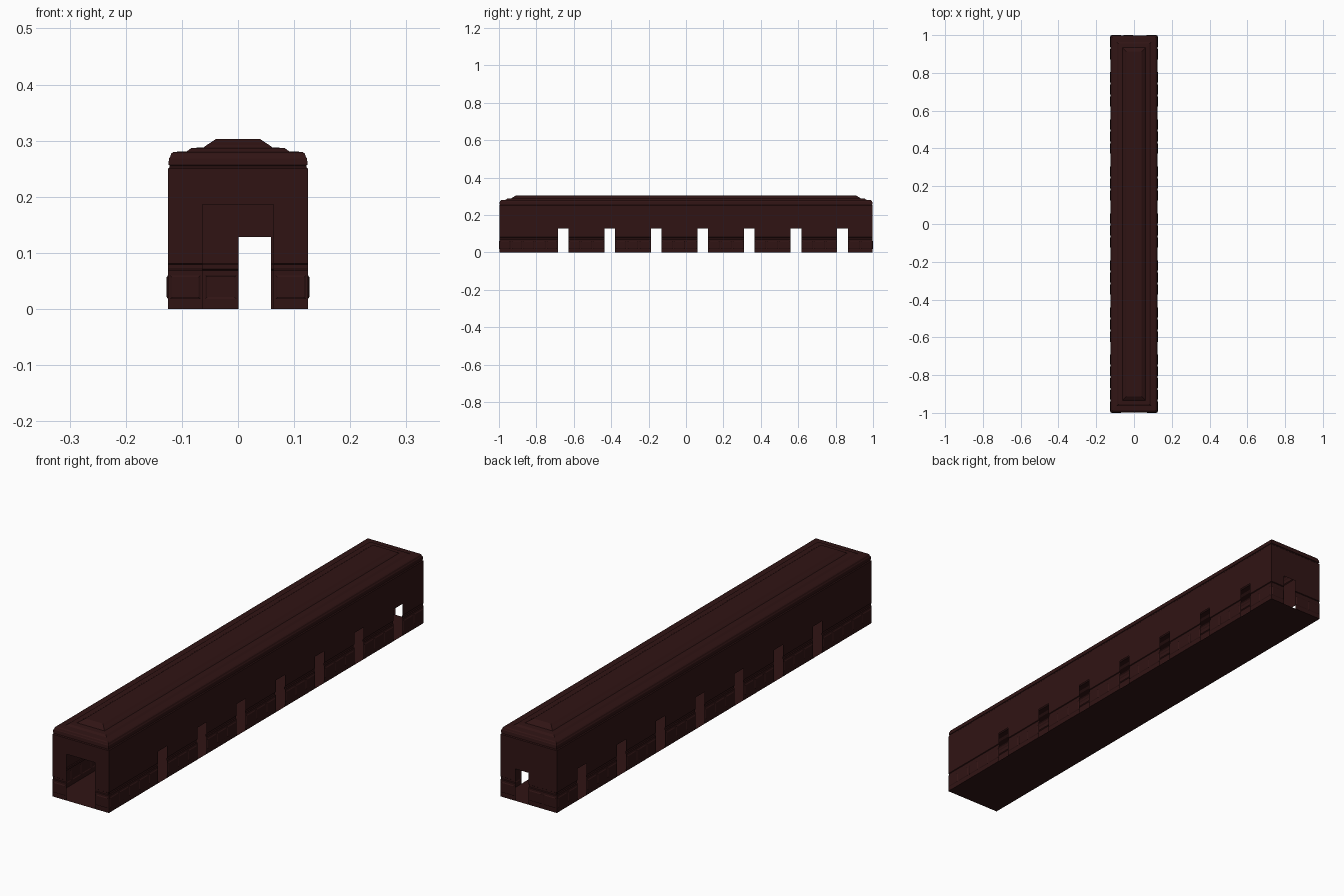
import bpy, bmesh

if "Cube" in bpy.data.objects:
    bpy.data.objects.remove(bpy.data.objects["Cube"])

HX, HY = 0.125, 0.998       # half width and half length of the hall
WALL_H = 0.25
DOOR_H, DOOR_W = 0.128, 0.057

mat = bpy.data.materials.new("dark_wood")
mat.diffuse_color = (0.03, 0.007, 0.007, 1)
mat.use_nodes = True
mat.node_tree.nodes["Principled BSDF"].inputs["Base Color"].default_value = mat.diffuse_color


def finish(name, bm):
    bmesh.ops.remove_doubles(bm, verts=bm.verts, dist=1e-5)
    me = bpy.data.meshes.new(name)
    bm.to_mesh(me)
    bm.free()
    me.materials.append(mat)
    ob = bpy.data.objects.new(name, me)
    bpy.context.collection.objects.link(ob)
    return ob


# Wall cross-section as (height, outward offset): plain wall with a dado rail
DADO = [(0, 0), (0.018, 0), (0.060, 0), (0.069, 0), (0.071, -0.003),
        (0.079, -0.003), (0.081, 0)]


def wall(name, place, half, openings, panels_per_bay):
    """Sheet wall along u; place(u, offset, z) gives the world point."""
    bm = bmesh.new()

    def quad(u0, u1, a, b):
        bm.faces.new([bm.verts.new(place(u, o, z)) for u, z, o in
                      ((u0, a[0], a[1]), (u1, a[0], a[1]),
                       (u1, b[0], b[1]), (u0, b[0], b[1]))])

    def panel(u0, u1):
        # raised wainscot panel with bevelled rim
        z0, z1, r, d = 0.018, 0.060, 0.003, 0.002
        outer = [(u0, z0), (u1, z0), (u1, z1), (u0, z1)]
        inner = [(u0 + r, z0 + r), (u1 - r, z0 + r),
                 (u1 - r, z1 - r), (u0 + r, z1 - r)]
        o = [bm.verts.new(place(u, 0, z)) for u, z in outer]
        i = [bm.verts.new(place(u, d, z)) for u, z in inner]
        bm.faces.new(i)
        for k in range(4):
            n = (k + 1) % 4
            bm.faces.new((o[k], o[n], i[n], i[k]))

    edge = -half
    for a, b, head in openings + [(half, half, None)]:
        # solid bay before the opening
        prof = DADO + [(WALL_H, 0)]
        for p, q in zip(prof, prof[1:]):
            if p[0] != 0.018:
                quad(edge, a, p, q)
        # wainscot panels with narrow stiles between them
        n = max(1, round((a - edge) / panels_per_bay))
        step, gap = (a - edge) / n, 0.004
        for k in range(n):
            s = edge + k * step
            quad(s, s + gap, (0.018, 0), (0.060, 0))
            panel(s + gap, s + step - gap)
            quad(s + step - gap, s + step, (0.018, 0), (0.060, 0))
        # wall above the opening
        if head:
            quad(a, b, (head, 0), (WALL_H, 0))
        edge = b
    bmesh.ops.remove_doubles(bm, verts=bm.verts, dist=1e-5)
    bmesh.ops.recalc_face_normals(bm, faces=bm.faces)
    return finish(name, bm)


# Side walls, each with seven doorways
doors = [(-0.657 + 0.249 * i - DOOR_W / 2, -0.657 + 0.249 * i + DOOR_W / 2, DOOR_H)
         for i in range(7)]
for name, s in (("right_wall", 1), ("left_wall", -1)):
    wall(name, lambda u, o, z, s=s: (s * (HX + o), u, z), HY, doors, 0.065)

# End walls: wide front opening, small off-centre back doorway
wall("front_wall", lambda u, o, z: (u, -HY - o, z), HX, [(-0.063, 0.063, 0.186)], 0.065)
wall("back_wall", lambda u, o, z: (u, HY + o, z), HX, [(0.001, 0.059, DOOR_H)], 0.065)

# Floor
bm = bmesh.new()
bm.faces.new([bm.verts.new((x * HX, y * HY, 0))
              for x, y in ((-1, -1), (1, -1), (1, 1), (-1, 1))])
finish("floor", bm)

# Cornice and stepped ceiling: rectangular rings given as (inset, height)
rings = [(0, 0.25), (0.003, 0.253), (0.003, 0.256), (0.001, 0.257),
         (0.002, 0.268), (0.004, 0.271), (0.006, 0.277), (0.010, 0.280),
         (0.034, 0.281), (0.038, 0.284), (0.042, 0.287), (0.064, 0.288),
         (0.069, 0.292), (0.077, 0.297), (0.086, 0.303)]
bm = bmesh.new()
prev = None
for d, z in rings:
    ring = [bm.verts.new((x * (HX - d), y * (HY - d), z))
            for x, y in ((-1, -1), (1, -1), (1, 1), (-1, 1))]
    if prev:
        for k in range(4):
            n = (k + 1) % 4
            bm.faces.new((prev[k], prev[n], ring[n], ring[k]))
    prev = ring
bm.faces.new(prev)
finish("ceiling", bm)
